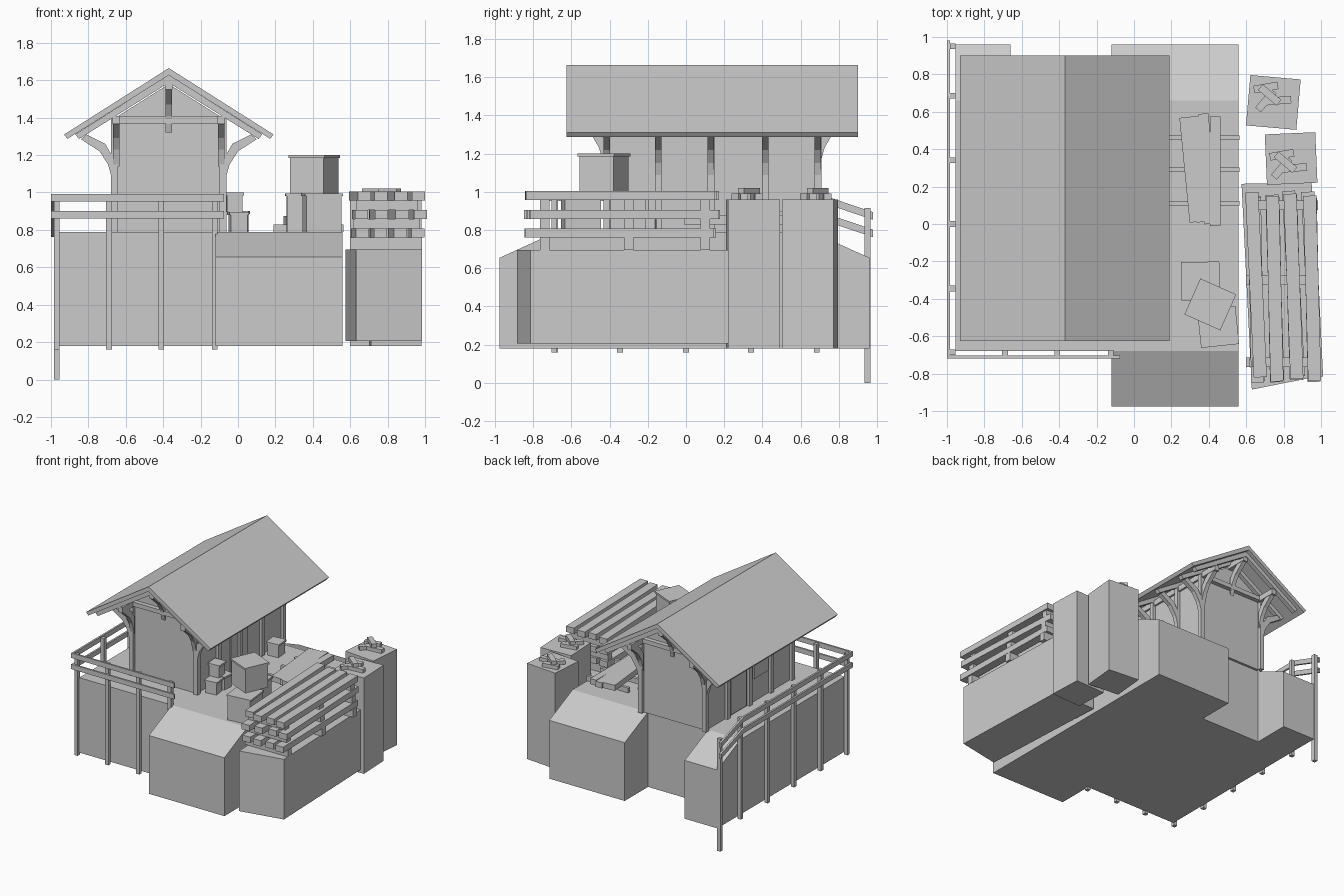
import bpy, bmesh, math, random
from mathutils import Vector

if "Cube" in bpy.data.objects:
    bpy.data.objects.remove(bpy.data.objects["Cube"])
random.seed(4)


def prism(name, pts, axis, a, b):
    """Extrude a 2D outline along an axis. Outline is (y,z), (x,z) or (x,y)."""
    def place(p, t):
        return {'x': (t, p[0], p[1]), 'y': (p[0], t, p[1]), 'z': (p[0], p[1], t)}[axis]
    bm = bmesh.new()
    lo = [bm.verts.new(place(p, a)) for p in pts]
    hi = [bm.verts.new(place(p, b)) for p in pts]
    bm.faces.new(lo)
    bm.faces.new(hi)
    n = len(pts)
    for i in range(n):
        j = (i + 1) % n
        bm.faces.new((lo[i], lo[j], hi[j], hi[i]))
    bmesh.ops.recalc_face_normals(bm, faces=bm.faces)
    me = bpy.data.meshes.new(name)
    bm.to_mesh(me)
    bm.free()
    ob = bpy.data.objects.new(name, me)
    bpy.context.collection.objects.link(ob)
    return ob


def box(name, x0, x1, y0, y1, z0, z1):
    return prism(name, [(x0, y0), (x1, y0), (x1, y1), (x0, y1)], 'z', z0, z1)


def turned(name, cx, cy, sx, sy, z0, z1, deg):
    ob = box(name, -sx / 2, sx / 2, -sy / 2, sy / 2, z0, z1)
    ob.location = (cx, cy, 0)
    ob.rotation_euler[2] = math.radians(deg)
    return ob


def plank(name, p, q, w, z0, z1):
    """Flat board between two points seen from above."""
    d = Vector(q) - Vector(p)
    m = (Vector(p) + Vector(q)) / 2
    return turned(name, m.x, m.y, d.length, w, z0, z1, math.degrees(math.atan2(d.y, d.x)))


# platform with sloping ends
box("platform_left", -.955, -.12, -.68, .66, .18, .79)
prism("platform_right", [(-.975, .18), (-.975, .655), (-.68, .79), (.66, .79), (.96, .655), (.96, .18)],
      'x', -.12, .56)
prism("back_left_ramp", [(.66, .18), (.66, .79), (.96, .655), (.96, .18)], 'x', -.955, -.66)

# side stone block and two pillars
prism("loading_block", [(.63, -.885), (.985, -.815), (.95, .22), (.575, .215)], 'z', .205, .695)
turned("pillar_near", .84, .35, .27, .27, .18, .96, 2.5)
turned("pillar_far", .745, .65, .27, .27, .18, .96, -5)

# hut body
CX = -.37
prism("hut_walls", [(CX - .285, .79), (CX + .285, .79), (CX + .285, 1.4), (CX, 1.58), (CX - .285, 1.4)],
      'y', -.41, .68)
FRAMES = (-.415, -.145, .13, .415, .69)
for y in FRAMES:
    for s in (-1, 1):
        x = CX + s * .29
        box("hut_post", x - .018, x + .018, y - .018, y + .018, .79, 1.4)
        # curved eave brace
        pts = [(.3, 1.06), (.325, 1.15), (.37, 1.22), (.47, 1.285), (.44, 1.31), (.34, 1.26), (.3, 1.19)]
        prism("eave_brace", [(CX + s * u, z) for u, z in pts], 'y', y - .017, y + .017)

# gable beams and braces at both ends
for y, s in ((-.43, -1), (.7, 1)):
    box("tie_beam", CX - .28, CX + .28, y - .02, y + .015, 1.37, 1.405)
    for x, top in ((-.65, 1.4), (CX, 1.58), (-.09, 1.4)):
        pts = [(0, -.26), (.025, -.17), (.06, -.11), (.15, -.03), (.15, 0), (.12, 0), (.04, -.06), (0, -.12)]
        prism("gable_brace", [(y + s * u, top + z) for u, z in pts], 'x', x - .017, x + .017)
for x, top in ((-.65, 1.41), (CX, 1.595), (-.09, 1.41)):
    box("purlin", x - .02, x + .02, -.585, .86, top - .045, top)

# rafters and roof
def chevron(name, half, ridge, drop, thick, y0, y1):
    c, k = CX, thick * .55
    prism(name, [(c - half, ridge - drop), (c, ridge), (c + half, ridge - drop),
                 (c + half - k, ridge - drop - thick * .7), (c, ridge - thick * 1.15),
                 (c - half + k, ridge - drop - thick * .7)], 'y', y0, y1)

chevron("roof", .56, 1.665, .355, .033, -.625, .9)
for y in (-.575,) + FRAMES + (.85,):
    chevron("rafter", .5, 1.628, .317, .036, y - .018, y + .018)

# door and windows
box("side_door", -.665, -.65, .17, .37, .8, 1.2)
box("side_window", -.665, -.65, -.11, .07, .98, 1.2)
box("track_door", -.09, -.078, .02, .24, .8, 1.2)

# fence posts and rails
for y in (-.685, -.345, 0, .34, .685):
    box("fence_post", -.985, -.955, y - .015, y + .015, .16, .985)
box("fence_end_post", -.985, -.955, .935, .965, 0, .915)
for x in (-.69, -.41, -.125):
    box("fence_post", x - .015, x + .015, -.705, -.675, .16, .985)
for z in (.953, .862):
    box("front_rail", -1, -.075, -.718, -.703, z, z + .04)
    prism("side_rail", [(-.71, z), (.685, z), (.98, z - .1), (.98, z - .06), (.685, z + .04), (-.71, z + .04)],
          'x', -1, -.985)

# crates with thin lids
def crate(cx, cy, size, z0, h, deg):
    turned("crate", cx, cy, size - .015, size - .015, z0, z0 + h - .012, deg)
    turned("crate_lid", cx, cy, size, size, z0 + h - .015, z0 + h, deg)

crate(.355, -.305, .205, .79, .205, 1)
crate(.45, -.55, .205, .79, .205, 6)
crate(.408, -.43, .21, .995, .205, -24)
crate(.0, -.31, .105, .79, .105, 8)
crate(.01, -.2, .1, .79, .11, -5)
crate(-.02, -.24, .1, .895, .105, 4)
crate(.0, .49, .11, .79, .11, 5)

# small timber stack on the platform
for y in (.11, .29, .46):
    box("small_sleeper", .19, .565, y - .012, y + .012, .79, .83)
for a, b in (((.27, .57), (.325, .01)), ((.325, .575), (.363, .01)),
             ((.372, .59), (.405, 0)), ((.435, .575), (.435, -.01))):
    plank("small_plank", a, b, .055, .83, .875)

# large timber stack: sleepers and long boards in turn
z = .695
for layer in range(3):
    x0, x1 = (.6 + layer * .015, .985 - layer * .012)
    for y in (-.74, -.3, .1):
        box("sleeper", x0, x1, y - .025, y + .025, z, z + (.065 if layer == 0 else .05))
    z += .065 if layer == 0 else .05
    for i in range(4):
        x = .645 + i * .1
        j = random.uniform(-.02, .02)
        plank("long_plank", (x + .025 + j / 2, -.83 + j), (x - j / 2 - .01, .16 + j), .07, z, z + .048)
    z += .048

# loose sticks on the pillars
for cx, cy in ((.81, .33), (.725, .69)):
    for dx, dy, deg, dz in ((-.02, -.03, 50, 0), (.05, -.03, 5, 0), (-.02, .04, 10, 0), (0, 0, -40, .03)):
        turned("loose_stick", cx + dx, cy + dy, .13, .04, .96 + dz, .99 + dz, deg)
